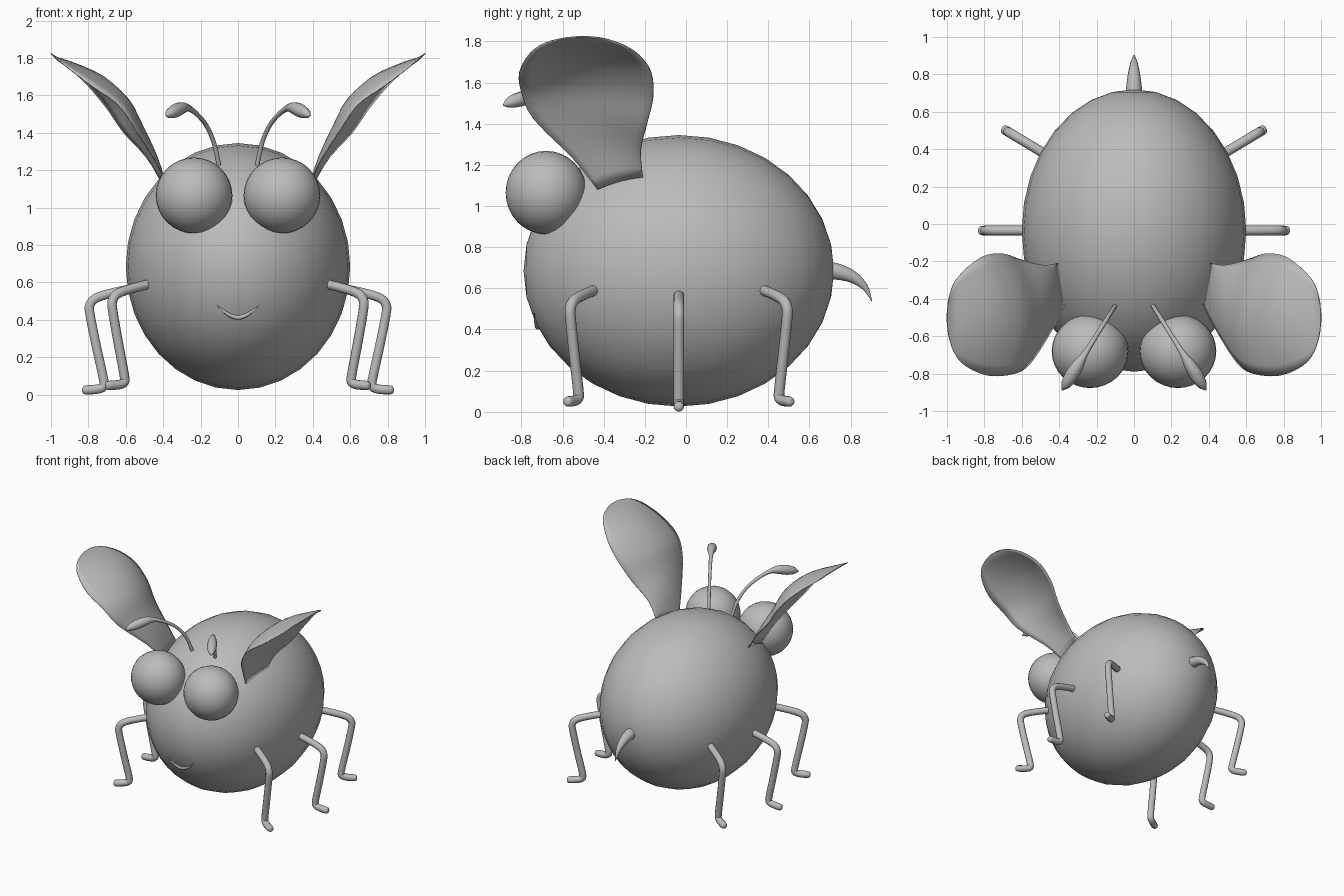
import bpy, bmesh, math
from mathutils import Vector, Matrix

if "Cube" in bpy.data.objects:
    bpy.data.objects.remove(bpy.data.objects["Cube"])

grey = bpy.data.materials.new("plain_grey")
grey.diffuse_color = (0.5, 0.5, 0.5, 1)
grey.use_nodes = True
grey.node_tree.nodes["Principled BSDF"].inputs["Base Color"].default_value = grey.diffuse_color


def finish(ob, angle=60):
    ob.data.materials.clear()
    ob.data.materials.append(grey)
    bpy.ops.object.select_all(action='DESELECT')
    ob.select_set(True)
    bpy.context.view_layer.objects.active = ob
    bpy.ops.object.shade_smooth_by_angle(angle=math.radians(angle))


def ellipsoid(name, centre, radii):
    # poles point along y
    bm = bmesh.new()
    bmesh.ops.create_uvsphere(bm, u_segments=32, v_segments=16, radius=1)
    bm.transform(Matrix.Rotation(math.pi / 2, 4, 'X'))
    bm.transform(Matrix.Translation(centre) @ Matrix.Diagonal((*radii, 1)))
    me = bpy.data.meshes.new(name)
    bm.to_mesh(me)
    bm.free()
    ob = bpy.data.objects.new(name, me)
    bpy.context.collection.objects.link(ob)
    finish(ob)


def smooth_path(pts, steps):
    # Catmull-Rom through tuples of any length
    out = []
    p = [Vector(q) for q in pts]
    p = [p[0] * 2 - p[1]] + p + [p[-1] * 2 - p[-2]]
    for i in range(1, len(p) - 2):
        a, b, c, d = p[i - 1:i + 3]
        for s in range(steps):
            t = s / steps
            out.append(0.5 * (2 * b + (c - a) * t + (2 * a - 5 * b + 4 * c - d) * t * t
                              + (3 * b - a - 3 * c + d) * t ** 3))
    out.append(p[-2])
    return out


def tube(name, pts, steps=4):
    # pts are (x, y, z, radius)
    path = smooth_path(pts, steps)
    cu = bpy.data.curves.new(name, 'CURVE')
    cu.dimensions = '3D'
    cu.bevel_depth = 1
    cu.bevel_resolution = 3
    cu.use_fill_caps = True
    sp = cu.splines.new('POLY')
    sp.points.add(len(path) - 1)
    for pt, q in zip(sp.points, path):
        pt.co = (q[0], q[1], q[2], 1)
        pt.radius = max(q[3], 0.001)
    ob = bpy.data.objects.new(name, cu)
    bpy.context.collection.objects.link(ob)
    bpy.ops.object.select_all(action='DESELECT')
    ob.select_set(True)
    bpy.context.view_layer.objects.active = ob
    bpy.ops.object.convert(target='MESH')
    finish(bpy.context.view_layer.objects.active)


# body
ellipsoid("body", (0, -0.035, 0.685), (0.6, 0.755, 0.66))

# tail sting, hooked down
tube("tail", [(0, 0.66, 0.685, 0.047), (0, 0.73, 0.682, 0.042), (0, 0.81, 0.655, 0.031),
              (0, 0.87, 0.605, 0.017), (0, 0.905, 0.535, 0.001)])

# smile, following the body surface
smile = []
for i in range(-6, 7):
    u = i / 6
    x, z = 0.115 * u, 0.412 + 0.068 * abs(u) ** 1.7
    y = -0.035 - 0.755 * math.sqrt(1 - (x / 0.6) ** 2 - ((z - 0.685) / 0.66) ** 2)
    smile.append((x, y, z, 0.001 + 0.011 * (1 - u * u)))
tube("smile", smile, 2)

# wing outline rows: front edge, middle, back edge
WING = [
    ((.37, -.43, 1.08), (.39, -.32, 1.12), (.41, -.21, 1.14)),
    ((.43, -.55, 1.23), (.44, -.38, 1.28), (.49, -.22, 1.27)),
    ((.55, -.74, 1.42), (.515, -.45, 1.44), (.61, -.19, 1.40)),
    ((.64, -.80, 1.55), (.59, -.47, 1.58), (.70, -.16, 1.53)),
    ((.78, -.81, 1.65), (.72, -.48, 1.70), (.80, -.17, 1.65)),
    ((.90, -.76, 1.74), (.87, -.49, 1.77), (.89, -.23, 1.735)),
    ((.96, -.69, 1.79), (.96, -.50, 1.80), (.96, -.31, 1.785)),
    ((.99, -.60, 1.815), (.995, -.50, 1.82), (.99, -.40, 1.815)),
    ((1.0, -.53, 1.823), (1.0, -.50, 1.824), (1.0, -.47, 1.823)),
]


def wing(name, side):
    front, mid, back = (smooth_path([r[k] for r in WING], 3) for k in range(3))
    bm = bmesh.new()
    rows = []
    for f, m, b in zip(front, mid, back):
        row = []
        for j in range(13):
            t = j / 12
            p = f * (2 * (t - .5) * (t - 1)) + m * (4 * t * (1 - t)) + b * (2 * t * (t - .5))
            row.append(bm.verts.new((side * p.x, p.y, p.z)))
        rows.append(row)
    for r, s in zip(rows, rows[1:]):
        for j in range(12):
            bm.faces.new((r[j], r[j + 1], s[j + 1], s[j]))
    bmesh.ops.recalc_face_normals(bm, faces=bm.faces)
    me = bpy.data.meshes.new(name)
    bm.to_mesh(me)
    bm.free()
    ob = bpy.data.objects.new(name, me)
    bpy.context.collection.objects.link(ob)
    finish(ob)
    mod = ob.modifiers.new("thickness", 'SOLIDIFY')
    mod.thickness = 0.006
    mod.offset = 0


# leg profile: distance outward from hip, height, radius
LEG = [(-0.06, 0.585, .026), (0.0, 0.577, .026), (0.12, 0.55, .026), (0.19, 0.525, .026),
       (0.217, 0.49, .026), (0.216, 0.44, .026), (0.18, 0.26, .026), (0.143, 0.09, .026),
       (0.145, 0.055, .026), (0.175, 0.042, .026), (0.225, 0.038, .026), (0.25, 0.037, .022),
       (0.258, 0.037, .008)]

for side, label in ((1, "right"), (-1, "left")):
    ellipsoid(label + "_eye", (side * 0.235, -0.68, 1.065), (0.205, 0.197, 0.203))
    wing(label + "_wing", side)

    # antenna with a teardrop knob
    stalk = [(.095, 1.18, .012), (.105, 1.24, .012), (.13, 1.35, .012), (.17, 1.44, .012),
             (.22, 1.50, .013), (.265, 1.532, .018), (.30, 1.532, .032), (.335, 1.518, .036),
             (.365, 1.502, .026), (.383, 1.49, .004)]
    tube(label + "_antenna", [(side * x, -0.435 - (x - 0.1) * 1.6, z, r) for x, z, r in stalk])

    # three legs fanning out
    for part, hx, hy, angle, drop in (("front", .485, -.45, -31, 0), ("middle", .575, -.035, 0, -.012),
                                      ("rear", .485, .38, 31, 0)):
        c, s = math.cos(math.radians(angle)), math.sin(math.radians(angle))
        tube(f"{label}_{part}_leg",
             [(side * (hx + d * c), hy + d * s, z + drop + (0.012 if drop == 0 else 0), r)
              for d, z, r in LEG], 3)
